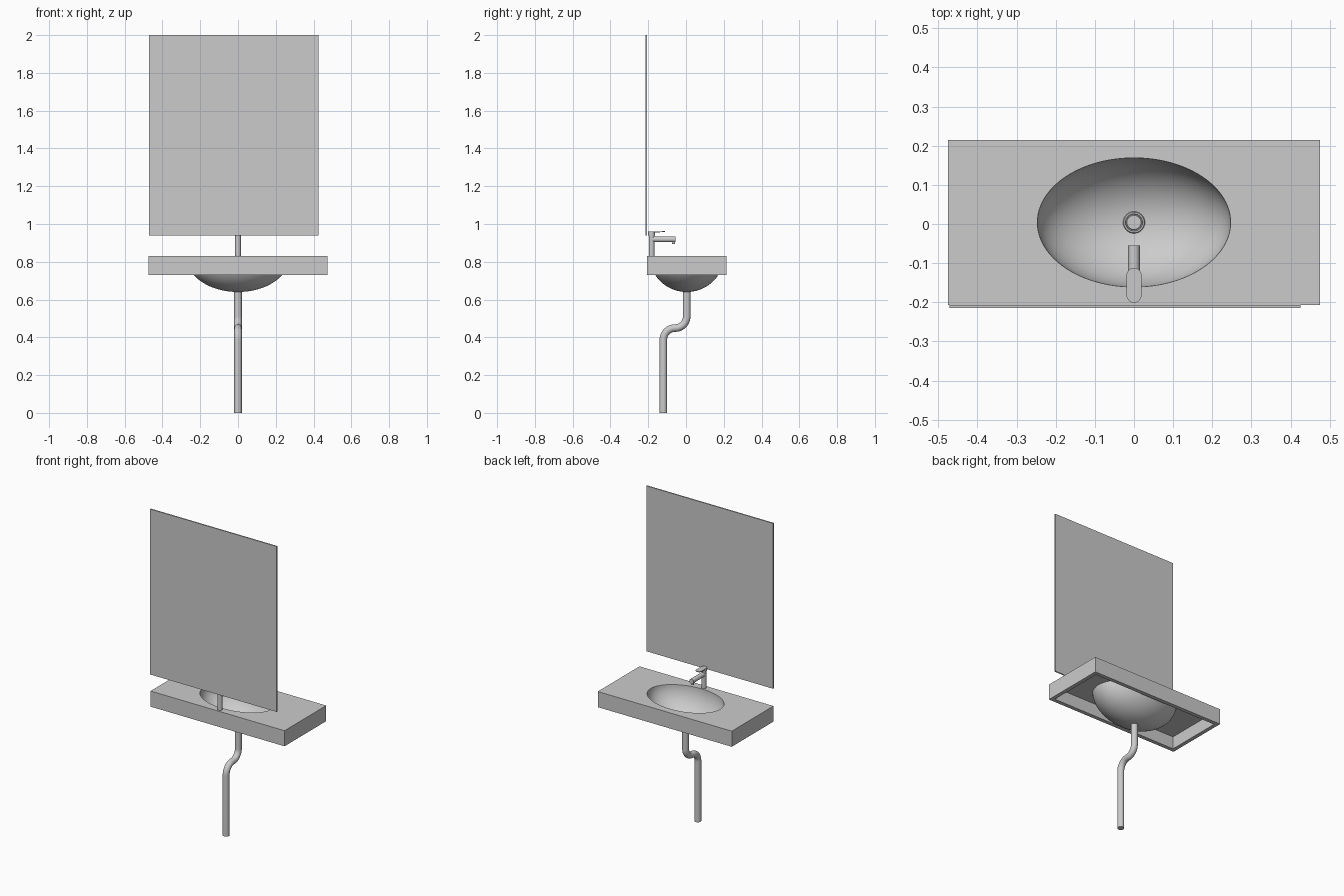
import bpy, bmesh
from math import sin, cos, pi
from mathutils import Vector

if "Cube" in bpy.data.objects:
    bpy.data.objects.remove(bpy.data.objects["Cube"])

CY = 0.004   # centre line of counter, basin and drain
N = 96


def finish(name, bm, smooth=True):
    bmesh.ops.recalc_face_normals(bm, faces=bm.faces)
    me = bpy.data.meshes.new(name)
    bm.to_mesh(me)
    bm.free()
    ob = bpy.data.objects.new(name, me)
    bpy.context.collection.objects.link(ob)
    if smooth:
        bpy.ops.object.select_all(action='DESELECT')
        ob.select_set(True)
        bpy.context.view_layer.objects.active = ob
        bpy.ops.object.shade_smooth_by_angle(angle=0.6)
    return ob


def loft(name, rings):
    """Skin closed rings of equal point count and cap both ends."""
    bm = bmesh.new()
    rows = [[bm.verts.new(p) for p in r] for r in rings]
    n = len(rows[0])
    for a, b in zip(rows, rows[1:]):
        for i in range(n):
            j = (i + 1) % n
            bm.faces.new((a[i], a[j], b[j], b[i]))
    bm.faces.new(rows[0])
    bm.faces.new(rows[-1])
    return finish(name, bm)


def ellipse(a, b, z, y=CY, n=N):
    return [(a * cos(2 * pi * i / n), y + b * sin(2 * pi * i / n), z) for i in range(n)]


def rect(hx, hy, z):
    """Rectangle sampled along the basin rays, with corners snapped in."""
    pts = []
    for i in range(N):
        dx, dy = 0.247 * cos(2 * pi * i / N), 0.165 * sin(2 * pi * i / N)
        s = min(hx / max(abs(dx), 1e-9), hy / max(abs(dy), 1e-9))
        pts.append(Vector((dx * s, CY + dy * s, z)))
    for sx in (-1, 1):
        for sy in (-1, 1):
            c = Vector((sx * hx, CY + sy * hy, z))
            k = min(range(N), key=lambda i: (pts[i] - c).length)
            pts[k] = c
    return pts


def lathe(name, profile, y, n=40):
    return loft(name, [ellipse(r, r, z, y, n) for r, z in profile])


def sweep(name, path, r, n=32):
    """Round tube along a path in the YZ plane."""
    pts = [Vector((0, y, z)) for y, z in path]
    rings = []
    for i, p in enumerate(pts):
        t = (pts[min(i + 1, len(pts) - 1)] - pts[max(i - 1, 0)]).normalized()
        side = Vector((1, 0, 0))
        up = t.cross(side)
        rings.append([p + r * (side * cos(2 * pi * k / n) + up * sin(2 * pi * k / n))
                      for k in range(n)])
    return loft(name, rings)


# Hollow-backed counter with the basin moulded in
TOP, PLATE, LOW = 0.83, 0.81, 0.73
rings = []
for i in range(17):          # outside of bowl, from bottom upwards
    t = 0.06 + (pi / 2 - 0.06 - 0.105) * i / 16
    rings.append(ellipse(0.276 * sin(t), 0.196 * sin(t), TOP - 0.19 * cos(t)))
rings += [rect(0.45, 0.186, PLATE), rect(0.45, 0.186, LOW),
          rect(0.475, 0.211, LOW), rect(0.475, 0.211, TOP)]
for i in range(21):          # inside of bowl, from rim downwards
    t = pi / 2 - (pi / 2 - 0.06) * i / 20
    rings.append(ellipse(0.247 * sin(t), 0.165 * sin(t), TOP - 0.17 * cos(t)))
loft("counter_basin", rings)

# Drain flange with recessed plug
lathe("drain", [(0.018, 0.65), (0.028, 0.655), (0.028, 0.664), (0.026, 0.667),
                (0.022, 0.667), (0.021, 0.662), (0.019, 0.662), (0.018, 0.665)], CY)

# Waste pipe with S bend
R, y0, y1, zt = 0.062, CY, -0.12, 0.511
path = [(y0, 0.65)]
path += [(y0 - R + R * cos(a), zt - R * sin(a)) for a in [pi / 2 * i / 12 for i in range(13)]]
path += [(y1 + R - R * sin(a), zt - 2 * R + R * cos(a)) for a in [pi / 2 * i / 12 for i in range(1, 13)]]
path.append((y1, 0.0))
sweep("waste_pipe", path, 0.02)

# Tap: body, spout, nozzle and lever
FY = -0.182
lathe("tap_body", [(0.015, 0.825), (0.015, 0.938), (0.018, 0.94), (0.018, 0.957)], FY)
sweep("tap_spout", [(FY, 0.919), (-0.055, 0.919)], 0.015)
lathe("tap_nozzle", [(0.009, 0.91), (0.009, 0.895)], -0.066)
lever = []
for lift in (0.0, 0.005):
    ring = []
    for i in range(40):
        a = pi * (i % 20) / 19 + (pi if i >= 20 else 0)
        y = (-0.131 if i < 20 else FY) + 0.019 * sin(a)
        ring.append((0.019 * cos(a), y, 0.955 + lift + 0.03 * (y - FY)))
    lever.append(ring)
loft("tap_lever", lever)

# Mirror panel, slightly off centre
bm = bmesh.new()
bmesh.ops.create_cube(bm, size=1)
for v in bm.verts:
    v.co = (-0.0235 + v.co.x * 0.897, -0.211 + v.co.y * 0.008, 1.47 + v.co.z * 1.06)
finish("mirror_panel", bm, smooth=False)
